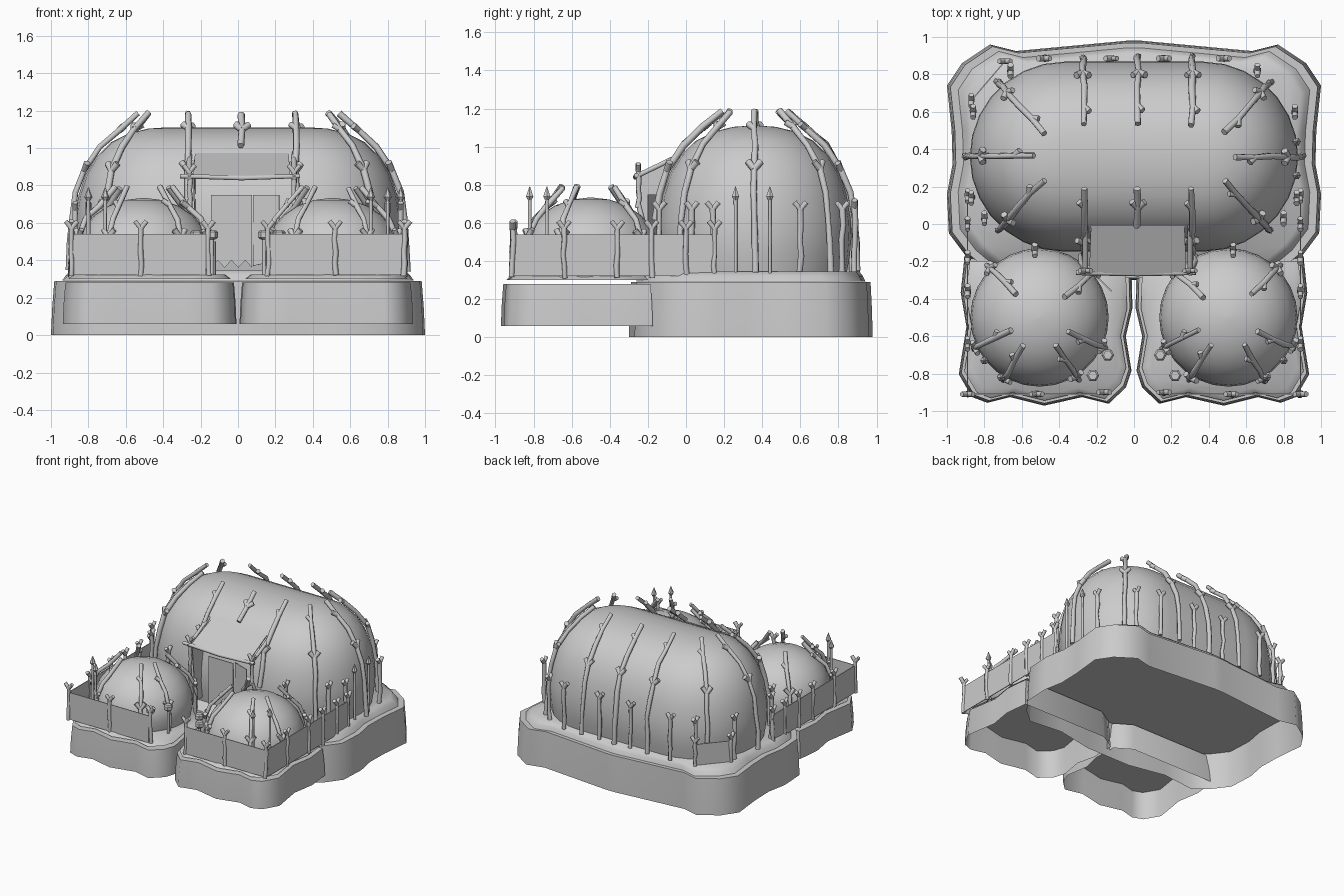
import bpy, bmesh, math, random
from mathutils import Vector as V

random.seed(4)
if "Cube" in bpy.data.objects:
    bpy.data.objects.remove(bpy.data.objects["Cube"])

grey = bpy.data.materials.new("plain_grey")
grey.use_nodes = True
grey.diffuse_color = (0.6, 0.6, 0.6, 1)
grey.node_tree.nodes["Principled BSDF"].inputs["Base Color"].default_value = (0.6, 0.6, 0.6, 1)


def finish(name, bm, angle=None):
    bmesh.ops.recalc_face_normals(bm, faces=bm.faces)
    me = bpy.data.meshes.new(name)
    bm.to_mesh(me)
    bm.free()
    ob = bpy.data.objects.new(name, me)
    bpy.context.collection.objects.link(ob)
    me.materials.append(grey)
    if angle:
        bpy.ops.object.select_all(action='DESELECT')
        ob.select_set(True)
        bpy.context.view_layer.objects.active = ob
        bpy.ops.object.shade_smooth_by_angle(angle=math.radians(angle))
    return ob


def loft(name, rings, angle):
    """Skin between closed rings, with the last ring capped."""
    bm = bmesh.new()
    vs = [[bm.verts.new(p) for p in r] for r in rings]
    n = len(vs[0])
    for a, b in zip(vs, vs[1:]):
        for i in range(n):
            bm.faces.new((a[i], a[(i + 1) % n], b[(i + 1) % n], b[i]))
    bm.faces.new(vs[-1])
    return finish(name, bm, angle)


def slab(name, outline, centre, steps):
    """Rocky platform: outline scaled about its centre at each height."""
    cx, cy = centre
    loft(name, [[(cx + (x - cx) * s, cy + (y - cy) * s, z) for x, y in outline]
                for s, z in steps], 65)


def sheet(name, *pts):
    bm = bmesh.new()
    bm.faces.new([bm.verts.new(p) for p in pts])
    ob = finish(name, bm)
    mod = ob.modifiers.new("thickness", 'SOLIDIFY')
    mod.thickness = 0.006
    mod.offset = 0


def tubes(name, paths, radius):
    """Knobbly wooden poles, all in one object."""
    cu = bpy.data.curves.new(name, 'CURVE')
    cu.dimensions = '3D'
    cu.bevel_depth = radius
    cu.bevel_resolution = 1
    cu.use_fill_caps = True
    for path in paths:
        sp = cu.splines.new('POLY')
        sp.points.add(len(path) - 1)
        for q, p in zip(sp.points, path):
            q.co = (*p, 1)
            q.radius = random.uniform(0.85, 1.1)
    ob = bpy.data.objects.new(name, cu)
    bpy.context.collection.objects.link(ob)
    cu.materials.append(grey)
    bpy.ops.object.select_all(action='DESELECT')
    ob.select_set(True)
    bpy.context.view_layer.objects.active = ob
    bpy.ops.object.convert(target='MESH')


def wobble(p, amount=0.006):
    return V(p) + V([random.uniform(-amount, amount) for _ in range(3)])


def fork(tip, along, side, size=0.05):
    """Two prongs opening from a pole end."""
    return [[tip, tip + (along + side * k).normalized() * size] for k in (-0.8, 0.8)]


def post(x, y, z0, z1, side):
    top = V((x, y, z1 - 0.04))
    pts = [wobble(V((x, y, z0)).lerp(top, t / 4)) for t in range(4)] + [top]
    return [pts] + fork(top, V((0, 0, 1)), V(side))


def rib(cx, cy, ang, profile):
    """Pole that climbs a dome, with a side fork and a stub near the tip."""
    n = V((math.cos(ang), math.sin(ang), 0))
    side = V((-n.y, n.x, 0))
    pts = [wobble(V((cx, cy, z)) + n * r) for r, z in profile]
    mid = len(pts) - 4 if len(pts) > 4 else 1
    paths = [pts]
    paths += fork(pts[mid], (pts[mid] - pts[mid - 1]).normalized(), side, 0.055)
    paths += fork(pts[-2], (pts[-1] - pts[-2]).normalized(), side, 0.045)[:1]
    return paths


def dome(name, cx, cy, half, profile, seg):
    """Rounded tent; half is the length of the straight run to each side."""
    rings = []
    for r, z in profile:
        ring = []
        for end in (0, 1):
            for i in range(seg + 1 if half else seg):
                a = -math.pi / 2 + math.pi * (end + i / seg)
                ring.append((cx + (half if not end else -half) + r * math.cos(a),
                             cy + r * math.sin(a), z))
        rings.append(ring)
    loft(name, rings, 50)


# Main platform and its ground sheet
half = [(0.04, 0.98), (0.63, 0.925), (0.77, 0.96), (0.92, 0.86), (1, 0.74), (0.975, 0.5),
        (0.97, 0.32), (1, 0.16), (0.99, -0.05), (0.9, -0.17), (0.78, -0.27), (0.5, -0.24),
        (0.2, -0.3)]
plan = half + [(-x, y) for x, y in reversed(half)]
slab("main_platform", plan, (0, 0.34), [(1, 0), (0.993, 0.15), (0.982, 0.29)])
slab("main_ground_sheet", plan, (0, 0.34), [(0.94, 0.292), (0.92, 0.32), (0.89, 0.345)])

# Front platforms and their ground sheets
lobe = [(0.9, -0.18), (0.92, -0.37), (0.89, -0.55), (0.93, -0.8), (0.86, -0.92), (0.78, -0.95),
        (0.66, -0.92), (0.48, -0.965), (0.28, -0.92), (0.14, -0.955), (0.05, -0.87),
        (0.02, -0.78), (0.05, -0.6), (0.015, -0.45), (0.02, -0.26), (0.15, -0.18)]
for s, label in ((1, "left"), (-1, "right")):
    pts = [(s * x, y) for x, y in lobe]
    slab(label + "_front_platform", pts, (s * 0.47, -0.55),
         [(1.015, 0.06), (1.005, 0.17), (0.985, 0.28)])
    slab(label + "_ground_sheet", pts, (s * 0.47, -0.55), [(0.95, 0.3), (0.88, 0.325)])

# Tents
big = [(0.485, 0.345), (0.5, 0.43), (0.508, 0.52), (0.504, 0.62), (0.482, 0.75), (0.445, 0.86),
       (0.39, 0.95), (0.31, 1.03), (0.21, 1.08), (0.11, 1.104), (0.02, 1.11)]
dome("main_tent", 0, 0.36, 0.37, big, 14)
small = [(0.35, 0.31), (0.37, 0.4), (0.362, 0.48), (0.325, 0.57), (0.265, 0.64), (0.19, 0.69),
         (0.1, 0.722), (0.01, 0.733)]
for s, label in ((1, "left"), (-1, "right")):
    dome(label + "_tent", s * 0.505, -0.5, 0, small, 14)

# Poles climbing the main tent
climb = [(0.535, 0.345), (0.53, 0.5), (0.52, 0.62), (0.497, 0.76), (0.455, 0.88), (0.37, 1.01),
         (0.27, 1.1), (0.17, 1.185)]
paths = []
for x in (-0.27, 0.02, 0.31):
    paths += rib(x, 0.36, math.pi / 2, climb)
    paths += rib(x, 0.36, -math.pi / 2, climb[5:] if x == 0.02 else climb[2:])
for s in (-1, 1):
    for a in (-48, 0, 48):
        ang = math.radians(a)
        paths += rib(s * 0.37, 0.36, ang if s > 0 else math.pi - ang, climb)
tubes("main_tent_poles", paths, 0.018)

# Poles climbing the small tents
climb = [(0.385, 0.31), (0.39, 0.42), (0.38, 0.52), (0.335, 0.62), (0.265, 0.69), (0.17, 0.79)]
paths = []
for s in (-1, 1):
    for a in (40, 135, 205, 240, 302, 335):
        ang = math.radians(a)
        paths += rib(s * 0.505, -0.5, math.pi - ang if s > 0 else ang, climb)
tubes("small_tent_poles", paths, 0.016)

# Short forked posts around the main tent
paths = []
for x in (-0.48, -0.12, 0.16, 0.48):
    paths += post(x, 0.885, 0.345, 0.72, (1, 0, 0))
for s in (-1, 1):
    for x, y in ((0.87, 0.14), (0.86, 0.6), (0.66, 0.82), (0.8, 0.03), (0.53, -0.14)):
        paths += post(s * x, y, 0.345, 0.71, (0, 1, 0))
tubes("tent_edge_posts", paths, 0.016)

# Fence posts and panels
paths = []
for s in (-1, 1):
    for x, y in ((0.89, -0.91), (0.52, -0.91), (0.16, -0.9)):
        paths += post(s * x, y, 0.32, 0.61, (1, 0, 0))
    for y in (-0.64, -0.36, -0.18, 0.0, 0.15):
        paths += post(s * 0.89, y, 0.31, 0.61, (0, 1, 0))
paths += post(-0.87, 0.66, 0.345, 0.58, (0, 1, 0)) + post(-0.69, 0.87, 0.345, 0.58, (1, 0, 0))
tubes("fence_posts", paths, 0.015)


def panel(name, a, b, z0=0.32, z1=0.54):
    sheet(name, (*a, z0), (*b, z0), (*b, z1), (*a, z1))


for s, label in ((1, "left"), (-1, "right")):
    panel(label + "_front_fence", (s * 0.89, -0.91), (s * 0.17, -0.91))
    panel(label + "_side_fence", (s * 0.89, -0.91), (s * 0.89, 0.16))
panel("back_corner_panel", (-0.87, 0.66), (-0.69, 0.87), 0.35, 0.52)
panel("small_tent_door", (-0.21, -0.27), (-0.12, -0.36), 0.31, 0.5)

# Pointed stakes and knobbed stakes
stakes = [(x, y, 0.79, 0.022, 0.07)
          for x, y in ((0.87, 0.26), (0.87, 0.44), (0.71, -0.82), (0.8, -0.73),
                       (-0.71, -0.82), (-0.8, -0.73))]
knobs = [(s * x, y, 0.56, 0.034, 0.05) for s in (-1, 1) for x, y in ((0.14, -0.7), (0.22, -0.81))]
tubes("stakes", [[V((x, y, 0.31)), V((x, y, z - h))] for x, y, z, r, h in stakes + knobs], 0.01)


def head(name, x, y, steps):
    loft(name, [[(x + r * math.cos(k * math.pi / 3), y + r * math.sin(k * math.pi / 3), z)
                 for k in range(6)] for r, z in steps], 30)


for x, y, z, r, h in stakes:
    head("stake_point", x, y, [(r * 0.5, z - h), (r, z - h * 0.75), (0.002, z)])
for x, y, z, r, h in knobs:
    head("stake_knob", x, y, [(r * 0.5, z - h), (r, z - h * 0.75), (r, z - h * 0.2), (r * 0.7, z)])

# Entrance canopy with its frame, curtain and side flaps
sheet("canopy", (-0.24, -0.27, 0.85), (0.28, -0.27, 0.85), (0.27, -0.01, 0.97), (-0.23, -0.01, 0.97))
frame = [[V((-0.31, -0.26, 0.85)), V((0.02, -0.265, 0.84)), V((0.33, -0.26, 0.85))]]
for x in (-0.26, 0.3):
    frame.append([V((x, -0.27, 0.84)), V((x, 0.0, 0.97))])
    frame += post(x, -0.25, 0.68, 0.91, (1, 0, 0))
    frame.append([V((x, -0.25, 0.7)), V((x * 1.1, -0.2, 0.5)), V((x * 1.1, -0.17, 0.34))])
tubes("canopy_frame", frame, 0.014)
teeth = [(-0.145 + 0.22 * k / 6, -0.17, 0.36 if k % 2 == 0 else 0.4) for k in range(7)]
sheet("door_curtain", *teeth, (0.075, -0.17, 0.75), (-0.145, -0.17, 0.75))
sheet("left_door_flap", (0.08, -0.15, 0.37), (0.22, -0.2, 0.4), (0.22, -0.2, 0.75), (0.08, -0.15, 0.75))
sheet("right_door_flap", (-0.23, -0.12, 0.38), (-0.23, -0.22, 0.38), (-0.235, -0.26, 0.85),
      (-0.23, -0.01, 0.96))
